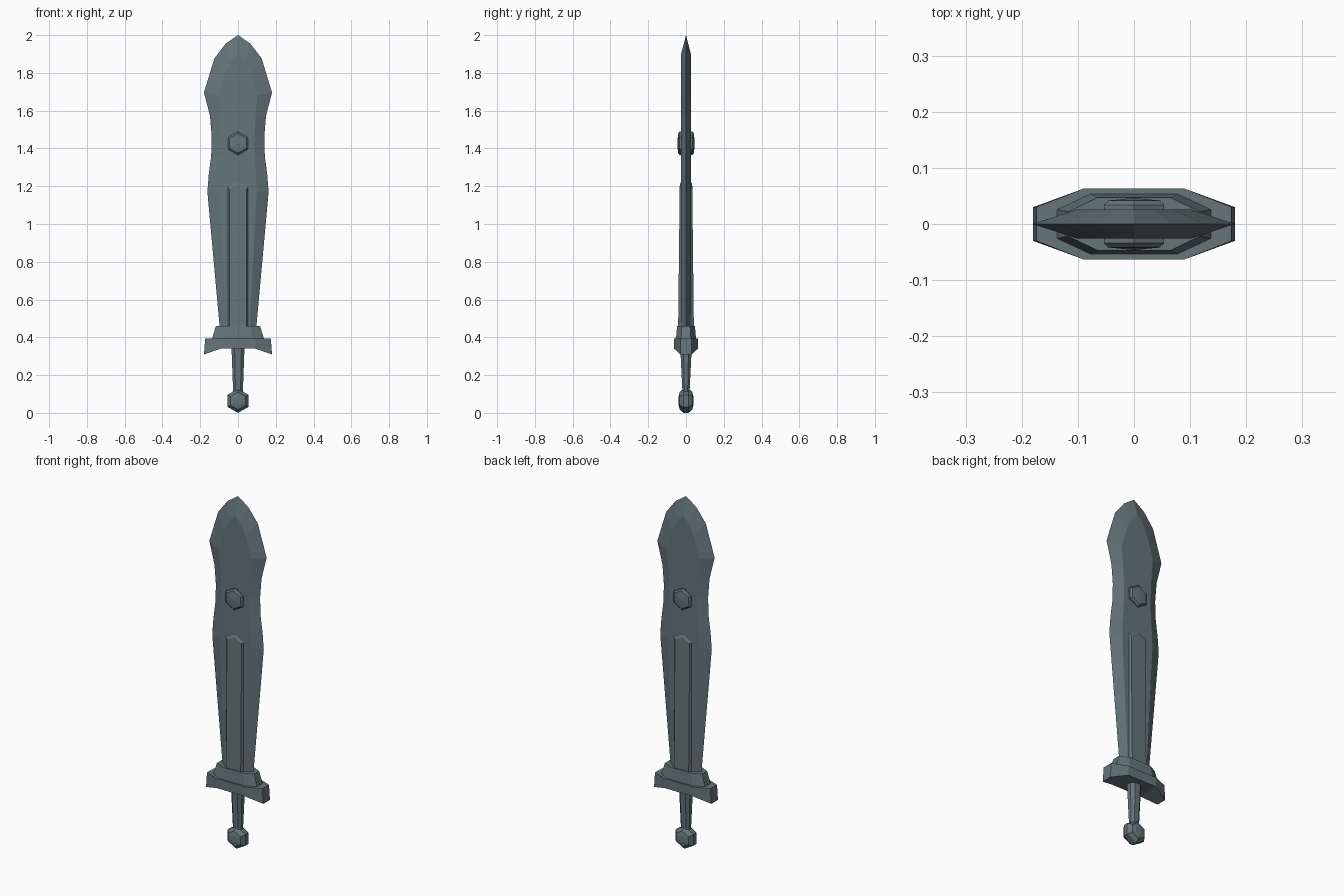
import bpy, bmesh
from math import sin, cos, pi

if "Cube" in bpy.data.objects:
    bpy.data.objects.remove(bpy.data.objects["Cube"])

slate = bpy.data.materials.new("slate")
slate.diffuse_color = (0.13, 0.18, 0.19, 1)
slate.use_nodes = True
slate.node_tree.nodes["Principled BSDF"].inputs["Base Color"].default_value = slate.diffuse_color


def loft(name, rings):
    """Skin equal-length rings of points and cap both ends."""
    bm = bmesh.new()
    vs = [[bm.verts.new(p) for p in ring] for ring in rings]
    n = len(vs[0])
    for a, b in zip(vs, vs[1:]):
        for i in range(n):
            j = (i + 1) % n
            bm.faces.new((a[i], a[j], b[j], b[i]))
    bm.faces.new(vs[0])
    bm.faces.new(vs[-1])
    bmesh.ops.recalc_face_normals(bm, faces=bm.faces)
    mesh = bpy.data.meshes.new(name)
    bm.to_mesh(mesh)
    bm.free()
    mesh.materials.append(slate)
    ob = bpy.data.objects.new(name, mesh)
    bpy.context.collection.objects.link(ob)
    return ob


def outline(half, y):
    """Mirror a half outline (first point on the centre line) in x at depth y."""
    pts = half + [(-x, z) for x, z in reversed(half[1:])]
    return [(x, y, z) for x, z in pts]


def hexagon(r, y, zc):
    return [(r * sin(i * pi / 3), y, zc + r * cos(i * pi / 3)) for i in range(6)]


def hex_stud(name, zc, steps):
    """Two-sided hexagonal boss; steps are (radius, depth) from centre outward."""
    rings = [hexagon(r, -y, zc) for r, y in steps]
    rings += [hexagon(r, y, zc) for r, y in reversed(steps)]
    return loft(name, rings)


def octagon(hx, fx, hy, fy, z):
    """Chamfered rectangle: half sizes hx, hy with flat half lengths fx, fy."""
    return [(hx, -fy, z), (hx, fy, z), (fx, hy, z), (-fx, hy, z),
            (-hx, fy, z), (-hx, -fy, z), (-fx, -hy, z), (fx, -hy, z)]


# Blade: sharp edge outline with a flat raised face on both sides
edge = [(0, 2.0), (.065, 1.955), (.125, 1.877), (.18, 1.697), (.148, 1.57),
        (.139, 1.46), (.142, 1.36), (.155, 1.26), (.162, 1.17), (.094, .42)]
face = [(0, 1.90), (.034, 1.865), (.066, 1.80), (.102, 1.68), (.092, 1.56),
        (.087, 1.46), (.088, 1.36), (.095, 1.26), (.099, 1.17), (.06, .42)]
loft("blade", [outline(face, -.026), outline(edge, 0), outline(face, .026)])

# Raised rib along the lower blade
rib_out = [(0, 1.222), (.054, 1.195), (.054, .42)]
rib_in = [(0, 1.21), (.046, 1.185), (.046, .42)]


def rib_face(s):
    return [(x, s * (.042 - .009 * (z - .42) / .79), z)
            for x, _, z in outline(rib_in, 0)]


loft("blade_rib", [rib_face(-1), outline(rib_out, -.026),
                   outline(rib_out, .026), rib_face(1)])

# Hexagonal stud through the blade
hex_stud("blade_stud", 1.427, [(.004, .046), (.052, .042), (.062, .034)])

# Collar where the blade meets the guard
loft("collar", [octagon(.14, .08, .054, .026, .385),
                octagon(.117, .065, .047, .022, .46)])

# Guard with drooping, tapered ends
guard = []
for top_x, low_x, y, low in [(-.174, -.18, .03, .31), (-.09, -.09, .063, .34),
                             (.09, .09, .063, .34), (.174, .18, .03, .31)]:
    guard.append([(top_x, -y, .394), (top_x, y, .394), (low_x, y, low), (low_x, -y, low)])
loft("guard", guard)

# Tapered eight-sided grip
loft("grip", [octagon(.025, .013, .018, .008, .09),
              octagon(.035, .018, .031, .014, .36)])

# Stepped hexagonal pommel
hex_stud("pommel", .064, [(.022, .039), (.034, .036), (.046, .034), (.064, .013)])
